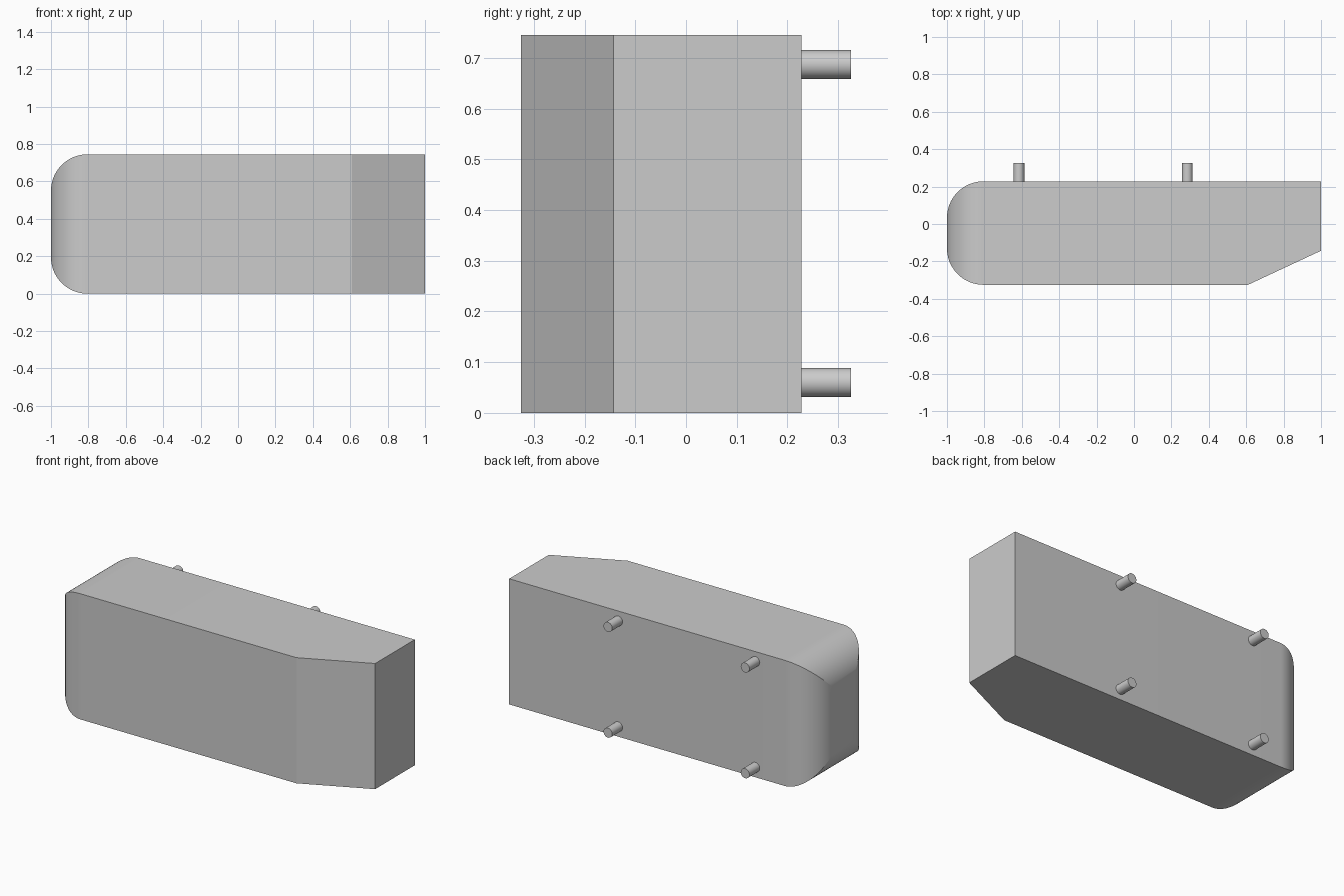
import bpy, bmesh, math

if "Cube" in bpy.data.objects:
    bpy.data.objects.remove(bpy.data.objects["Cube"])

X0, X1, CHAMFER_X = -1.0, 1.0, 0.61
FRONT, BACK, TOP = -0.325, 0.228, 0.745
R = 0.195      # rounding radius of the left end
STEPS = 20


def smooth(obj, angle):
    bpy.ops.object.select_all(action='DESELECT')
    obj.select_set(True)
    bpy.context.view_layer.objects.active = obj
    bpy.ops.object.shade_smooth_by_angle(angle=math.radians(angle))


def section(bm, x, inset=0.0, front=FRONT):
    return [bm.verts.new((x, y, z)) for y, z in (
        (front + inset, inset), (BACK - inset, inset),
        (BACK - inset, TOP - inset), (front + inset, TOP - inset))]


# Main body: rectangular sections, rounded on the left, chamfered front right
bm = bmesh.new()
rings = []
for i in range(STEPS + 1):
    a = math.pi / 2 * i / STEPS
    rings.append(section(bm, X0 + R * (1 - math.cos(a)), R * (1 - math.sin(a))))
rings.append(section(bm, CHAMFER_X))
rings.append(section(bm, X1, front=-0.143))
for a, b in zip(rings, rings[1:]):
    for k in range(4):
        n = (k + 1) % 4
        bm.faces.new((a[k], a[n], b[n], b[k]))
bm.faces.new(rings[0])
bm.faces.new(rings[-1])
bmesh.ops.recalc_face_normals(bm, faces=bm.faces)
mesh = bpy.data.meshes.new("body")
bm.to_mesh(mesh)
bm.free()
body = bpy.data.objects.new("body", mesh)
bpy.context.collection.objects.link(body)
smooth(body, 15)

# Four mounting pegs on the back
for side, x in (("left", -0.615), ("right", 0.285)):
    for level, z in (("lower", 0.06), ("upper", 0.687)):
        bpy.ops.mesh.primitive_cylinder_add(
            vertices=32, radius=0.0285, depth=0.325 - BACK,
            location=(x, (0.325 + BACK) / 2, z), rotation=(math.pi / 2, 0, 0))
        peg = bpy.context.object
        peg.name = f"mounting_peg_{level}_{side}"
        smooth(peg, 30)
